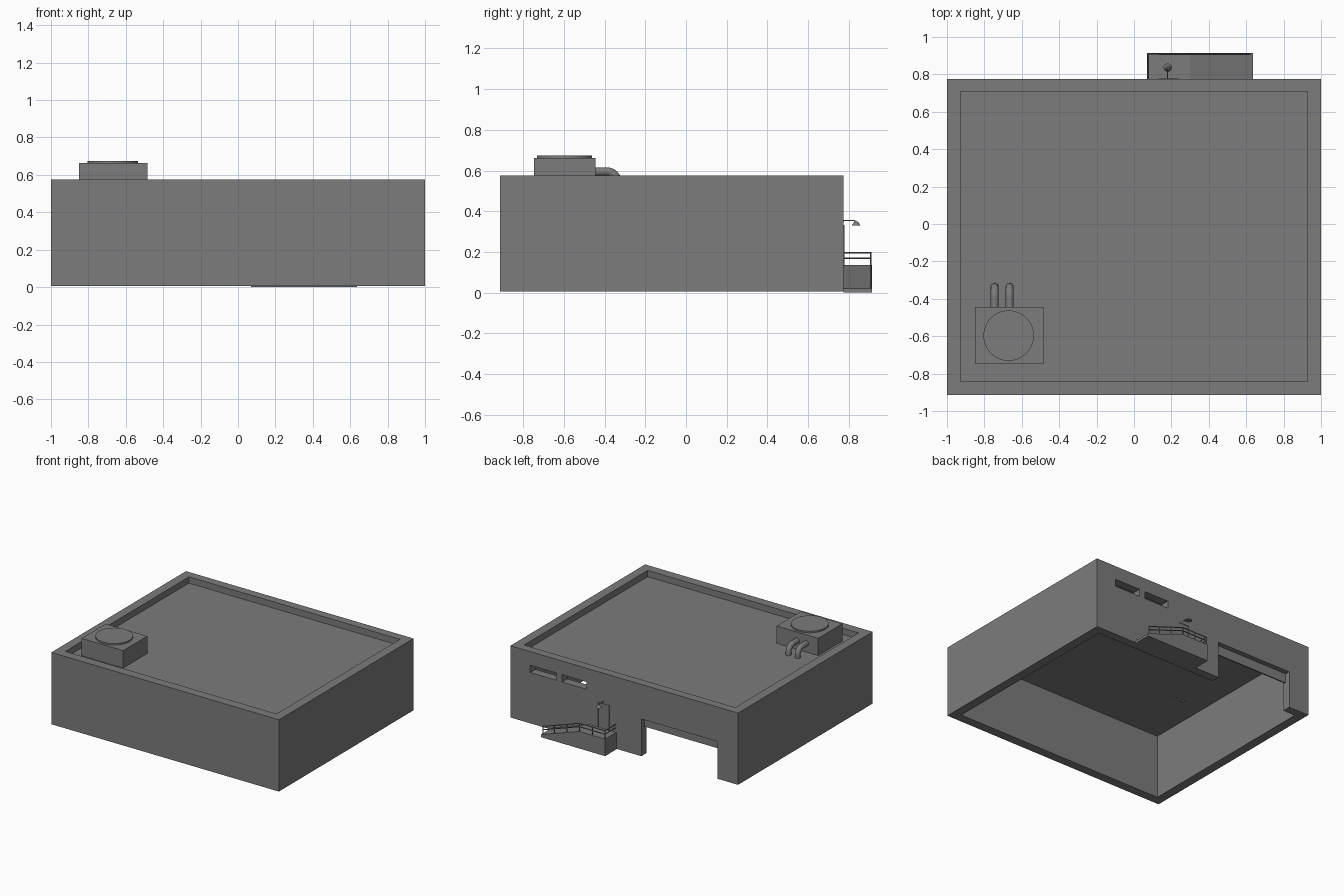
import bpy
import bmesh
import math
from mathutils import Vector

old = bpy.data.objects.get("Cube")
if old:
    bpy.data.objects.remove(old, do_unlink=True)

# One plain grey for the whole building
grey = bpy.data.materials.new("concrete grey")
grey.use_nodes = True
grey.diffuse_color = (0.2, 0.2, 0.2, 1)
bsdf = next(n for n in grey.node_tree.nodes if n.type == 'BSDF_PRINCIPLED')
bsdf.inputs["Base Color"].default_value = (0.2, 0.2, 0.2, 1)


def finish(name, bm, smooth=False):
    bmesh.ops.recalc_face_normals(bm, faces=bm.faces)
    mesh = bpy.data.meshes.new(name)
    bm.to_mesh(mesh)
    bm.free()
    mesh.materials.append(grey)
    obj = bpy.data.objects.new(name, mesh)
    bpy.context.collection.objects.link(obj)
    if smooth:
        bpy.ops.object.select_all(action='DESELECT')
        obj.select_set(True)
        bpy.context.view_layer.objects.active = obj
        bpy.ops.object.shade_smooth_by_angle(angle=math.radians(35))
    return obj


def box(name, x, y, z):
    bm = bmesh.new()
    bmesh.ops.create_cube(bm, size=1)
    for v in bm.verts:
        v.co = [lo + (c + 0.5) * (hi - lo) for c, (lo, hi) in zip(v.co, (x, y, z))]
    return finish(name, bm)


def cone(name, center, r1, r2, depth, segments=32):
    bm = bmesh.new()
    bmesh.ops.create_cone(bm, cap_ends=True, segments=segments,
                          radius1=r1, radius2=r2, depth=depth)
    bmesh.ops.translate(bm, verts=bm.verts, vec=center)
    return finish(name, bm, True)


def tube(name, points, radius, sides=8):
    """Sweep a round section along a path with mitred corners."""
    pts = [Vector(p) for p in points]
    bm = bmesh.new()
    rings = []
    for i, p in enumerate(pts):
        before = (p - pts[i - 1]).normalized() if i else None
        after = (pts[i + 1] - p).normalized() if i < len(pts) - 1 else None
        t = ((before or after) + (after or before)).normalized()
        # Paths lie in an upright or level plane, so pick a steady side axis
        side = t.cross(Vector((0, 0, 1)))
        if side.length < 0.01:
            side = Vector((1, 0, 0))
        side.normalize()
        up = side.cross(t)
        rings.append([bm.verts.new(p + radius * (math.cos(a) * side + math.sin(a) * up))
                      for a in (2 * math.pi * k / sides for k in range(sides))])
    for a, b in zip(rings, rings[1:]):
        for k in range(sides):
            n = (k + 1) % sides
            bm.faces.new((a[k], a[n], b[n], b[k]))
    bm.faces.new(rings[0])
    bm.faces.new(rings[-1])
    return finish(name, bm, True)


# Building shell: hollow from below, with a parapet and openings in the back wall
BACK, FRONT = 0.775, -0.915
shell = box("building_shell", (-1, 1), (FRONT, BACK), (0.005, 0.575))
inner_x, inner_y = (-0.927, 0.927), (-0.842, 0.708)
through = (0.6, 0.9)
cutters = [
    box("roof_pocket", inner_x, inner_y, (0.525, 0.8)),
    box("room_pocket", inner_x, inner_y, (-0.1, 0.515)),
    box("loading_opening", (-0.82, -0.15), through, (-0.2, 0.30)),
    box("window_hole_a", (0.597, 0.827), through, (0.408, 0.466)),
    box("window_hole_b", (0.33, 0.545), through, (0.408, 0.466)),
]
for c in cutters:
    c.hide_render = True
    mod = shell.modifiers.new(c.name, 'BOOLEAN')
    mod.operation = 'DIFFERENCE'
    mod.solver = 'EXACT'
    mod.object = c
graph = bpy.context.evaluated_depsgraph_get()
cut_mesh = bpy.data.meshes.new_from_object(shell.evaluated_get(graph))
shell.modifiers.clear()
shell.data = cut_mesh
for c in cutters:
    bpy.data.objects.remove(c, do_unlink=True)

# Partly raised shutter in the loading opening
box("raised_shutter", (-0.82, -0.15), (0.725, 0.735), (0.225, 0.305))

# Rooftop cooling unit with fan cover and two bent pipes
box("cooling_unit", (-0.85, -0.485), (-0.748, -0.445), (0.52, 0.663))
cone("fan_cover", (-0.67, -0.597, 0.667), 0.135, 0.135, 0.016, 48)
for name, x in (("cooling_pipe_right", -0.745), ("cooling_pipe_left", -0.665)):
    bend = [(x, -0.39 + 0.053 * math.sin(a), 0.542 + 0.053 * math.cos(a))
            for a in (math.pi / 2 * k / 8 for k in range(9))]
    tube(name, [(x, -0.46, 0.595)] + bend + [(x, -0.337, 0.51)], 0.021, 16)

# Loading dock: level landing with a ramp running down to the left
X0, X1, X2 = 0.07, 0.30, 0.635
TOP, LOW, EDGE = 0.135, 0.02, 0.915
bm = bmesh.new()
side = [bm.verts.new((x, BACK, z)) for x, z in
        ((X0, 0), (X2, 0), (X2, LOW), (X1, TOP), (X0, TOP))]
face = bm.faces.new(side)
out = bmesh.ops.extrude_face_region(bm, geom=[face])
bmesh.ops.translate(bm, vec=(0, EDGE - BACK, 0),
                    verts=[g for g in out["geom"] if isinstance(g, bmesh.types.BMVert)])
finish("dock_ramp", bm)


def deck(x):
    return TOP if x < X1 else TOP + (LOW - TOP) * (x - X1) / (X2 - X1)


# Railing: two rails round the landing and down the ramp, on thin posts
rail_y = EDGE - 0.007
posts = (X0 + 0.006, 0.185, X1, 0.41, 0.52, X2 - 0.015)
for name, lift in (("top_rail", 0.062), ("middle_rail", 0.035)):
    tube(name, [(posts[0], BACK, TOP + lift)]
         + [(x, rail_y, deck(x) + lift) for x in (posts[0], X1, posts[-1])], 0.004)
for x in posts:
    tube("rail_post", [(x, rail_y, deck(x) - 0.01), (x, rail_y, deck(x) + 0.062)], 0.004)

# Staff door frame on the landing
face_y = (BACK - 0.01, BACK + 0.004)
for x in (0.13, 0.227):
    box("door_jamb", (x, x + 0.008), face_y, (TOP, 0.325))
box("door_head", (0.13, 0.235), face_y, (0.325, 0.333))

# Lamp on an arm above the door
tube("lamp_arm", [(0.18, BACK - 0.01, 0.354), (0.18, 0.825, 0.354),
                  (0.18, 0.836, 0.349)], 0.003)
cone("lamp_shade", (0.18, 0.836, 0.34), 0.022, 0.008, 0.02, 16)
